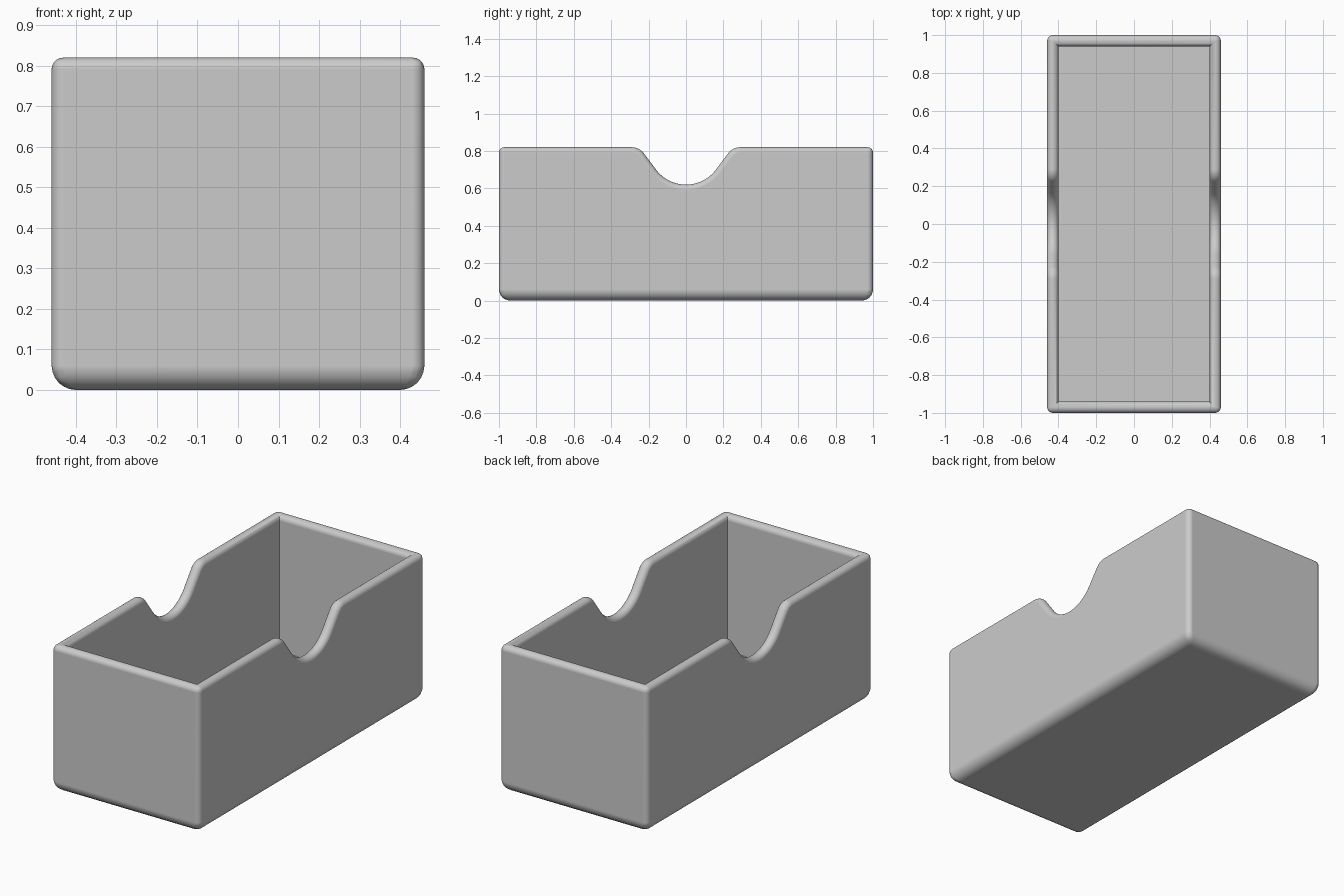
import bpy, bmesh
from math import sin, cos, radians

if "Cube" in bpy.data.objects:
    bpy.data.objects.remove(bpy.data.objects["Cube"])

HALF_X, HALF_Y, HEIGHT, WALL = 0.46, 1.0, 0.82, 0.06
FLANK = 53  # notch flank angle in degrees


def notch_half():
    """Half of the thumb notch as (y, z), from its lowest point outwards."""
    pts = []
    for i in range(11):
        a = radians(FLANK * i / 10)
        pts.append((0.2 * sin(a), HEIGHT - 0.2 * cos(a)))
    for i in range(9):
        a = radians(FLANK * (8 - i) / 8)
        pts.append((0.29 - 0.08 * sin(a), HEIGHT - 0.08 * (1 - cos(a))))
    return pts


half = notch_half()
notch = [(-y, z) for y, z in reversed(half[1:])] + half

bm = bmesh.new()


def rim_loop(hx, hy):
    right = [(hx, y, z) for y, z in [(-hy, HEIGHT)] + notch + [(hy, HEIGHT)]]
    left = [(-x, -y, z) for x, y, z in right]
    return [bm.verts.new(p) for p in right + left]


def base_loop(hx, hy, z):
    return [bm.verts.new((x, y, z))
            for x, y in ((hx, -hy), (hx, hy), (-hx, hy), (-hx, -hy))]


# Shells: outside and inside share the same rim layout
shells = []
for inset in (0, WALL):
    hx, hy = HALF_X - inset, HALF_Y - inset
    rim, base = rim_loop(hx, hy), base_loop(hx, hy, inset)
    n = len(rim) // 2
    bm.faces.new(base)
    bm.faces.new([base[0], base[1]] + rim[:n][::-1])
    bm.faces.new([base[2], base[3]] + rim[n:][::-1])
    bm.faces.new([base[1], base[2], rim[n], rim[n - 1]])
    bm.faces.new([base[3], base[0], rim[0], rim[-1]])
    shells.append((rim, base))

# Rim joining the two shells
(outer, foot), (inner, floor) = shells
for i in range(len(outer)):
    j = (i + 1) % len(outer)
    bm.faces.new([outer[i], outer[j], inner[j], inner[i]])
bmesh.ops.recalc_face_normals(bm, faces=bm.faces[:])

# Rounding radius of each edge, as a share of the largest
weight = bm.edges.layers.float.new("bevel_weight_edge")
outer_set, inner_set, foot_set = set(outer), set(inner), set(foot)
for e in bm.edges:
    ends = set(e.verts)
    if ends <= foot_set:
        e[weight] = 1.0
    elif ends <= outer_set or ends <= inner_set:
        e[weight] = 0.48
    elif ends & foot_set:
        e[weight] = 0.5

mesh = bpy.data.meshes.new("open_box")
bm.to_mesh(mesh)
bm.free()
box = bpy.data.objects.new("open_box", mesh)
bpy.context.collection.objects.link(box)
bpy.context.view_layer.objects.active = box
box.select_set(True)

# Rounded edges
bevel = box.modifiers.new("rounding", 'BEVEL')
bevel.limit_method = 'WEIGHT'
bevel.offset_type = 'OFFSET'
bevel.width = 0.06
bevel.segments = 6
bevel.use_clamp_overlap = False
bpy.ops.object.modifier_apply(modifier=bevel.name)
bpy.ops.object.shade_smooth_by_angle(angle=radians(35))
normals = box.modifiers.new("flat_walls", 'WEIGHTED_NORMAL')
normals.keep_sharp = True

# Plain grey
grey = bpy.data.materials.new("light_grey")
grey.use_nodes = True
colour = (0.6, 0.6, 0.6, 1)
grey.diffuse_color = colour
grey.node_tree.nodes["Principled BSDF"].inputs["Base Color"].default_value = colour
box.data.materials.append(grey)
